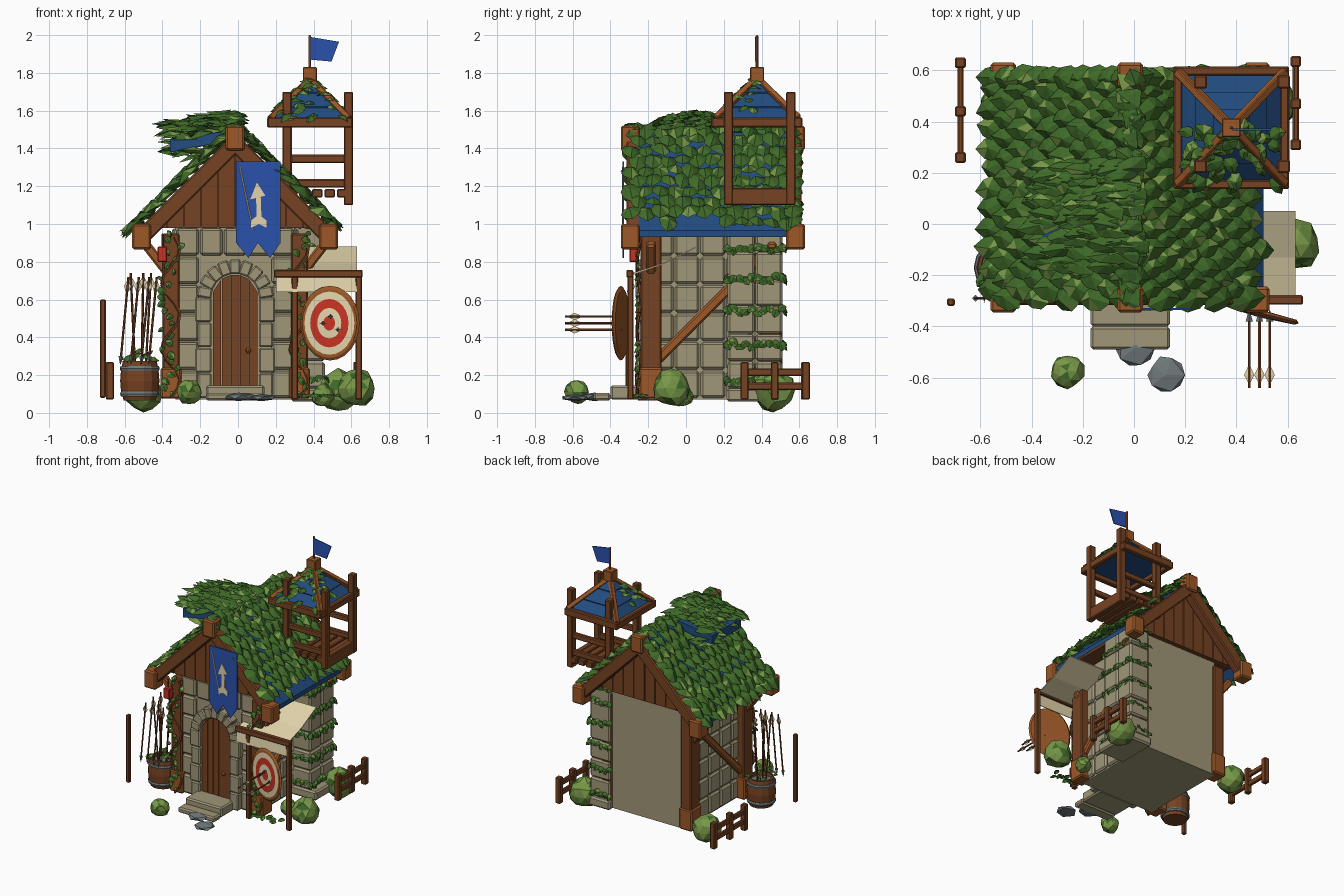
import bpy, bmesh, math, random
from mathutils import Vector as V, Matrix

if "Cube" in bpy.data.objects:
    bpy.data.objects.remove(bpy.data.objects["Cube"])
random.seed(4)
R = random.uniform

def srgb(r, g, b):
    return tuple(((c / 255 + 0.055) / 1.055) ** 2.4 if c > 10 else c / 3295 for c in (r, g, b)) + (1,)
COL = dict(leaf=(63, 106, 40), light_leaf=(120, 152, 72), oak=(156, 88, 40), dark_oak=(118, 66, 34),
           stone=(160, 151, 121), cream=(226, 212, 172), red=(200, 50, 34), banner_blue=(42, 82, 172),
           roof_blue=(34, 76, 128), iron=(112, 120, 122))
MATS = {}
for k, c in COL.items():
    MATS[k] = bpy.data.materials.new(k)
    MATS[k].diffuse_color = srgb(*c)

def finish(name, bm, mats, bevel=0, fix=True):
    if fix:
        bmesh.ops.recalc_face_normals(bm, faces=bm.faces[:])
    me = bpy.data.meshes.new(name)
    bm.to_mesh(me)
    bm.free()
    for m in mats.split():
        me.materials.append(MATS[m])
    ob = bpy.data.objects.new(name, me)
    bpy.context.collection.objects.link(ob)
    if bevel:
        b = ob.modifiers.new("bevel", 'BEVEL')
        b.width, b.segments, b.limit_method = bevel, 1, 'ANGLE'

def loft(bm, rings, mat=0):
    """Skin between rings of equal length and cap both ends; mat may be a list, one per band."""
    vs = [[bm.verts.new(p) for p in r] for r in rings]
    n = len(rings[0])
    mm = mat if isinstance(mat, list) else [mat] * (len(rings) - 1)
    for a, b, m in zip(vs, vs[1:], mm):
        for i in range(n):
            bm.faces.new((a[i], a[(i + 1) % n], b[(i + 1) % n], b[i])).material_index = m
    bm.faces.new(vs[0][::-1]).material_index = mm[0]
    bm.faces.new(vs[-1]).material_index = mm[-1]

def prism(bm, pts, y0, y1, mat=0):
    loft(bm, [[(x, y, z) for x, z in pts] for y in (y0, y1)], mat)

def box(bm, x0, x1, y0, y1, z0, z1, mat=0):
    prism(bm, [(x0, z0), (x1, z0), (x1, z1), (x0, z1)], y0, y1, mat)

def rod(bm, p, q, r0, r1=None, n=6, mat=0, flat=1, rot=0):
    p, q = V(p), V(q)
    r1 = r0 if r1 is None else r1
    d = (q - p).normalized()
    a = d.cross(V((0, 1, 0)) if abs(d.y) < 0.9 else V((1, 0, 0))).normalized()
    b = d.cross(a)
    loft(bm, [[c + a * r * math.cos(t) + b * r * flat * math.sin(t)
               for t in [rot + 2 * math.pi * i / n for i in range(n)]] for c, r in ((p, r0), (q, r1))], mat)

def beam(bm, p, q, w, mat=0, flat=1):
    rod(bm, p, q, w * 0.707, n=4, mat=mat, flat=flat, rot=math.pi / 4)

def lathe(bm, prof, n, c, mat, M=Matrix(), sy=1):
    loft(bm, [[V(c) + M @ V((r * math.cos(2 * math.pi * i / n), sy * r * math.sin(2 * math.pi * i / n), z))
               for i in range(n)] for r, z in prof], mat)

SHAPE = [(0, 1), (-.5, .5), (-.68, -.15), (-.42, -.75), (.42, -.75), (.68, -.15), (.5, .5)]
def leaf(bm, pos, nrm, down, s, stretch=1, light=0.1, tilt=0.25, wild=0.25):
    n = V(nrm).normalized()
    n = (n + V((R(-wild, wild), R(-wild, wild), R(-wild, wild)))).normalized()
    d = V(down) + V((R(-.2, .2), R(-.3, .3), R(-.2, .2)))
    d = (d - n * d.dot(n)).normalized()
    t, pos = d.cross(n), V(pos)
    ring = [bm.verts.new(pos + t * u * s + d * v * s * stretch + n * s * tilt * v) for u, v in SHAPE]
    c = bm.verts.new(pos + n * s * 0.45)
    for i in range(7):
        f = bm.faces.new((c, ring[i], ring[(i + 1) % 7]))
        f.material_index = int(random.random() < light)

CX = -0.015
RIDGE, EAVE, HALF = 1.45, 0.93, 0.52
def roof_z(x):
    return RIDGE - abs(x - CX)

# house walls
bm = bmesh.new()
box(bm, -0.33, 0.30, -0.20, 0.49, 0.07, 0.99)
finish("wall_core", bm, "stone")
bm = bmesh.new()
for r in range(6):
    z = 0.075 + r * 0.151
    for i in range(5):
        x = -0.33 + i * 0.126
        if r == 5 or i in (0, 4):
            box(bm, x + .004, x + .122, -0.225, -0.19, z + .004, z + .147)
        y = -0.2 + i * 0.137
        for x0, x1 in ((-0.35, -0.32), (0.29, 0.32)):
            box(bm, x0, x1, y + .004, y + .133, z + .004, z + .147)
finish("wall_stones", bm, "stone", 0.012)

# stone buttress under the lookout
bm = bmesh.new()
box(bm, 0.28, 0.51, 0.215, 0.53, 0.06, 0.13)
for r in range(6):
    z = 0.13 + r * 0.145
    for i in range(2):
        box(bm, 0.29, 0.46, 0.22 + i * .147, 0.363 + i * .147, z, z + 0.141)
finish("stone_buttress", bm, "stone", 0.012)

# gable planks front and back
bm = bmesh.new()
for y0, y1 in ((-0.24, -0.2), (0.485, 0.525)):
    for i in range(10):
        a = CX - 0.45 + i * 0.09
        a, b = a + .003, a + .087
        if max(roof_z(a), roof_z(b)) > 1.01:
            prism(bm, [(a, .98), (b, .98), (b, max(.99, roof_z(b))), (a, max(.99, roof_z(a)))], y0, y1)
prism(bm, [(CX - .44, .98), (CX + .44, .98), (CX, 1.42)], -.19, .48)
finish("gable_planks", bm, "dark_oak")

# blue roof slabs
bm = bmesh.new()
for s in (-1, 1):
    prism(bm, [(CX, RIDGE), (CX + s * HALF, EAVE), (CX + s * HALF, EAVE + .035), (CX, RIDGE + .035)], -0.27, 0.57)
loft(bm, [[(-.36, y, 1.38), (0, y, 1.45), (0, y, 1.50), (-.36, y, 1.45)] for y in (-.15, .2)])
finish("roof_slabs", bm, "roof_blue")

# gable beams, corner posts, braces, joint blocks
bm, bo = bmesh.new(), bmesh.new()
for y in (-0.295, 0.58):
    box(bo, CX - .05, CX + .05, y - .05, y + .05, 1.39, 1.52)
    for s in (-1, 1):
        yb = -.28 if y < 0 else .575
        beam(bm, (CX, yb, 1.425), (CX + s * .5, yb, 0.925), 0.085, flat=.85)
        box(bo, CX + s * .495 - .05, CX + s * .495 + .05, y - .05, y + .05, 0.865, 1.0)
for s in (-1, 1):
    x = CX + s * 0.34
    for y in (-0.185, 0.455):
        yy = .445 if s > 0 and y > 0 else y
        box(bm, x - .045, x + .045, yy - .055, yy + .055, 0.08, 0.95)
        if y < 0 or s < 0:
            box(bo, x - .055, x + .055, y - .062, y + .062, 0.075, 0.24)
        beam(bo, (x, y, 0.72), (CX + s * .48, y, 0.9), 0.05)
    beam(bo, (x, -0.15, 0.28), (x, 0.43, 0.86), 0.05)
finish("timber_frame", bm, "dark_oak", 0.008)
finish("timber_joints", bo, "oak", 0.01)

# door, stone arch, steps
bm = bmesh.new()
for i in range(5):
    a, b = -0.12 + i * .048 + .002, -0.12 + i * .048 + .046
    top = [0.61 + math.sqrt(max(0, .122 ** 2 - x * x)) for x in (a, b)]
    prism(bm, [(CX + a, .14), (CX + b, .14), (CX + b, top[1]), (CX + a, top[0])], -0.245, -0.2)
lathe(bm, [(.004, -.015), (.014, -.006), (.014, .006), (.004, .015)], 8, (0.055, -0.255, 0.33), 1)
finish("door_planks", bm, "dark_oak oak")
bm = bmesh.new()
for s in (-1, 1):
    for i in range(4):
        a, b = sorted((CX + s * .125, CX + s * (.20 + .012 * (i % 2))))
        box(bm, a, b, -0.265, -0.19, 0.08 + i * .134, 0.21 + i * .134)
for i in range(9):
    t = math.pi * (i + .5) / 9
    c, s = math.cos(t), math.sin(t)
    beam(bm, (CX + .125 * c, -.23, .61 + .125 * s), (CX + .203 * c, -.23, .61 + .203 * s), 0.058, flat=1.3)
finish("door_arch", bm, "stone", 0.008)
bm = bmesh.new()
box(bm, -.17, .14, -.40, -.2, .07, .145)
box(bm, -.17, .14, -.49, -.40, .065, .105)
finish("door_steps", bm, "stone", 0.01)

# banner with arrow emblem
bm = bmesh.new()
prism(bm, [(-.01, 1.33), (-.01, .90), (.055, .82), (.105, .90), (.17, .82), (.225, .90), (.225, 1.33)], -.335, -.328)
prism(bm, [(.10, 1.02), (.125, 1.02), (.12, 1.15), (.095, 1.15)], -.339, -.335, 1)
prism(bm, [(.065, 1.13), (.145, 1.15), (.10, 1.22)], -.339, -.335, 1)
prism(bm, [(.07, .98), (.11, 1.0), (.15, .98), (.15, 1.02), (.11, 1.05), (.07, 1.02)], -.339, -.335, 1)
rod(bm, (.01, -.335, 1.30), (.08, -.335, .97), .004, mat=1)
finish("banner", bm, "banner_blue cream")

# lookout tower
bm, bo = bmesh.new(), bmesh.new()
T = V((0.38, 0.376, 0))
for x in (0.26, 0.585):
    for y in (0.225, 0.555):
        box(bm, x - .025, x + .025, y - .025, y + .025, 1.1, 1.7)
    box(bm, x - .022, x + .022, .2, .58, 1.1, 1.19)
for y in (0.225, 0.555):
    for z in (1.215, 1.345):
        box(bm, .235, .6, y - .015, y + .015, z - .022, z + .022)
for i in range(5):
    box(bm, .26 + i * .066, .315 + i * .066, .2, .58, 1.14, 1.185)
for s in (-1, 1):
    box(bm, .155, .606, T.y + s * .222 - .018, T.y + s * .222 + .018, 1.51, 1.565)
    box(bm, T.x + s * .208 - .018, T.x + s * .208 + .018, .14, .61, 1.512, 1.563)
    for q in (-1, 1):
        beam(bo, (T.x + s * .21, T.y + q * .22, 1.56), (T.x, T.y, 1.77), 0.032)
box(bo, T.x - .037, T.x + .037, T.y - .037, T.y + .037, 1.75, 1.83)
rod(bo, (T.x, T.y, 1.82), (T.x, T.y, 2.0), .008)
finish("lookout_frame", bm, "dark_oak", 0.006)
finish("lookout_hips_and_pole", bo, "oak", 0.006)
bm = bmesh.new()
loft(bm, [[(T.x + a * r, T.y + b * r, z) for a, b in ((-1, -1), (1, -1), (1, 1), (-1, 1))]
          for r, z in ((.205, 1.545), (.137, 1.615), (.14, 1.622), (.068, 1.692), (.071, 1.699), (.01, 1.765))])
finish("lookout_roof", bm, "roof_blue")
bm = bmesh.new()
prism(bm, [(.385, 1.99), (.535, 1.965), (.495, 1.86), (.385, 1.87)], .366, .373)
finish("pennant", bm, "banner_blue")

# awning and posts
bm = bmesh.new()
loft(bm, [[(x, .05, .88), (x, -.13, .79), (x, -.30, .735), (x, -.312, .64), (x, -.307, .64), (x, -.294, .727), (x, -.13, .783), (x, .05, .873)]
          for x in (.2, .63)])
finish("awning_cloth", bm, "cream")
bm = bmesh.new()
box(bm, .19, .66, -.315, -.28, .717, .757)
for x in (.30, .64):
    box(bm, x - .017, x + .017, -.31, -.277, .07, .75)
finish("awning_posts", bm, "dark_oak", 0.005)

# archery target, turned slightly to the left
bm = bmesh.new()
M = Matrix.Rotation(math.radians(-15), 3, 'Z') @ Matrix.Rotation(math.radians(90), 3, 'X')
lathe(bm, [(.02, -.012), (.15, -.010), (.162, 0), (.150, .010), (.137, .011), (.105, .013), (.066, .015), (.032, .017), (.002, .018)],
      24, (.487, -.345, .475), [0, 0, 0, 0, 1, 2, 1, 2], M, 1.22)
finish("target", bm, "oak cream red")

# arrows: in the target and in the barrel
def arrow(bm, tail, head):
    tail, head = V(tail), V(head)
    d = (head - tail).normalized()
    rod(bm, tail, head, .006)
    rod(bm, head - d * .01, head + d * .035, .014, .001, n=4, mat=1)
    for f in (.15, 6):
        for a, b, r0, r1 in ((.02, .05, .004, .02), (.05, .085, .02, .004)):
            rod(bm, tail + d * a, tail + d * b, r0 / max(1, f), r1 / max(1, f), n=4, mat=2, flat=f)
bm = bmesh.new()
for x, z in ((.45, .475), (.49, .51), (.53, .44)):
    arrow(bm, (x, -.64, z), (x, -.37, z))
for x in (-.60, -.545, -.49, -.45):
    arrow(bm, (x + .02, -.29, .72), (x - .02, -.29, .29))
for i in range(5):
    a = i * 1.26
    arrow(bm, (-.52 + .06 * math.cos(a), -.17 + .08 * math.sin(a), .74), (-.52 + .03 * math.cos(a), -.17 + .03 * math.sin(a), .22))
finish("arrows", bm, "dark_oak iron cream")

# barrel
bm = bmesh.new()
lathe(bm, [(.085, .065), (.1, .12), (.104, .17), (.1, .22), (.09, .275), (.078, .275), (.075, .24)], 14, (-.52, -.17, 0), 0)
for z, r in ((.10, .1), (.235, .102)):
    lathe(bm, [(r, z - .012), (r + .004, z), (r, z + .012)], 14, (-.52, -.17, 0), 1)
finish("barrel", bm, "dark_oak iron")

# lantern
bm = bmesh.new()
box(bm, -.425, -.375, -.30, -.25, .80, .88)
box(bm, -.405, -.395, -.28, -.27, .88, .95, 1)
finish("lantern", bm, "red dark_oak", 0.006)

# fences and marker pole
bm = bmesh.new()
for x, ys in ((-.678, (.26, .44, .63)), (.632, (.31, .47, .635))):
    for y in ys:
        box(bm, x - .021, x + .021, y - .021, y + .021, .07, .27)
    for z in (.14, .215):
        box(bm, x - .012, x + .012, ys[0], ys[-1], z - .02, z + .02)
box(bm, -.73, -.70, -.32, -.29, .08, .6)
finish("fences", bm, "dark_oak", 0.006)

# bushes and flat rocks
def blob(bm, c, r, sz, sub, jit, light=0):
    g = bmesh.ops.create_icosphere(bm, subdivisions=sub, radius=r)
    for v in g['verts']:
        v.co = V(c) + V((v.co.x, v.co.y, v.co.z * sz)) * R(1 - jit, 1 + jit)
    for f in {f for v in g['verts'] for f in v.link_faces}:
        f.material_index = int(random.random() < light)
bm = bmesh.new()
for x, y, z, r in ((-.26, -.575, .11, .066), (.63, -.08, .13, .098), (.53, .47, .12, .11), (-.50, .46, .11, .1), (.45, -.02, .09, .06)):
    blob(bm, (x, y, z), r, 1, 2, .1, .15)
finish("bushes", bm, "light_leaf leaf")
bm = bmesh.new()
blob(bm, (.005, -.485, .085), .08, .3, 1, .1)
blob(bm, (.125, -.59, .08), .078, .25, 1, .1)
finish("flat_rocks", bm, "iron")

# ivy over the roof
bm = bmesh.new()
for s in (-1, 1):
    for i in range(10):
        u = (HALF + (.02 if s < 0 else -.01)) * (i + .3) / 9.4
        for j in range(12):
            y = -.29 + j * .078 + (i % 2) * .039
            if not (s > 0 and i > 8 and y < .15 and random.random() < .6):
                leaf(bm, (CX + s * u, min(y, .57), RIDGE + R(.055, .075) - u), (s, 0, 1), (s, 0, -1), R(.066, .084))
for j in range(12):
    leaf(bm, (CX + R(-.02, .02), -.26 + j * .074, RIDGE + .06), (0, 0, 1), (R(-1, 1), .4, 0), .065)
for i in range(170):  # raised thatch of long leaves left of the ridge
    x, y = R(-.37, .0), R(-.18, .23)
    top = 1.48 + .06 * min(1, (x + .4) * 3) + .04 * (1 - ((y - .05) / .2) ** 2)
    leaf(bm, (x, y, R(1.35 + max(0, x + .2) * .3, top) if i % 2 else top), (-.2, 0, 1), (-1, 0, -.1), R(.045, .06), R(1.3, 1.8), wild=.35)
finish("roof_ivy", bm, "leaf light_leaf", fix=False)

# ivy on lookout roof, buttress, posts and barrel
bm = bmesh.new()
for i in range(44):
    x, y = R(.2, .56), R(.15, .38)
    z = 1.78 - max(abs(x - T.x), abs(y - T.y))
    leaf(bm, (x, y, z), (x - T.x, y - T.y, .35), (x - T.x, y - T.y, -.5), R(.03, .052), light=.2)
for z in (.17, .36, .54, .71, .87, .99):
    for i in range(10):
        w = .22 + i * .032
        leaf(bm, (.465, w, z + R(-.015, .015)), (1, 0, .3), (.3, R(-1, 1), -.6), .032)
        if i < 6:
            for y, n in ((.215, -1), (.52, 1)):
                leaf(bm, (.29 + i * .034, y, z + R(-.015, .015)), (0, n, .3), (R(-1, 1), 0, -.6), .028)
for x in (CX - .34, CX + .34):
    for i in range(26):
        leaf(bm, (x + R(-.06, .06), -.255, .1 + i * .034), (R(-.5, .5), -1, .3), (R(-1, 1), 0, -.7), R(.018, .03))
for i in range(10):
    leaf(bm, (-.52 + R(-.08, .08), -.17 + R(-.08, .08), R(.27, .33)), (R(-1, 1), R(-1, 1), 1), (R(-1, 1), R(-1, 1), 0), .035)
    leaf(bm, (.3 + .025 * i, R(-.3, -.2), .09), (0, -.5, 1), (R(-1, 1), -1, 0), .03)
finish("climbing_ivy", bm, "leaf light_leaf", fix=False)

# vine stems round the front posts
bm = bmesh.new()
for x in (CX - .34, CX + .34):
    pts = [(x + .05 * math.sin(i * .9), -.25 - .01 * math.cos(i * .9), .08 + i * .05) for i in range(18)]
    for p, q in zip(pts, pts[1:]):
        rod(bm, p, q, .009, n=5)
finish("vine_stems", bm, "dark_oak")

for m in bpy.data.materials:
    if m.users and not m.is_grease_pencil:
        m.use_nodes = True
        m.node_tree.nodes["Principled BSDF"].inputs["Base Color"].default_value = m.diffuse_color
